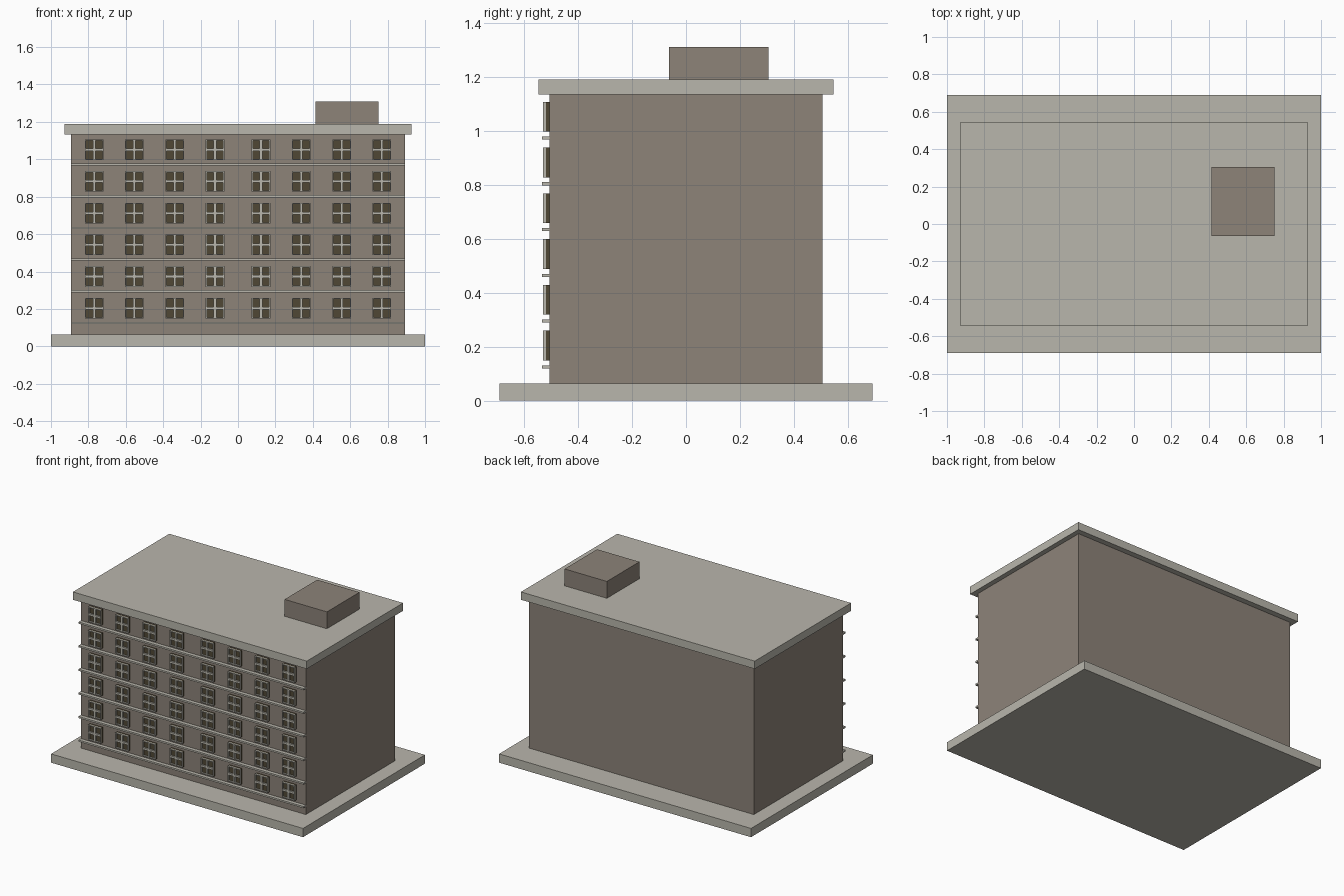
import bpy, bmesh
from mathutils import Matrix, Vector

if "Cube" in bpy.data.objects:
    bpy.data.objects.remove(bpy.data.objects["Cube"])


def material(name, rgb):
    m = bpy.data.materials.new(name)
    m.diffuse_color = (*rgb, 1)
    m.use_nodes = True
    m.node_tree.nodes["Principled BSDF"].inputs["Base Color"].default_value = m.diffuse_color
    return m


STONE = material("pale stone", (0.485, 0.468, 0.413))
WALL = material("brown wall", (0.266, 0.227, 0.191))
GLASS = material("dark glass", (0.080, 0.064, 0.036))


def boxes(name, mat, spans):
    """One object made of boxes given as (x0, x1, y0, y1, z0, z1)."""
    bm = bmesh.new()
    for x0, x1, y0, y1, z0, z1 in spans:
        centre = Vector((x0 + x1, y0 + y1, z0 + z1)) / 2
        size = Matrix.Diagonal((x1 - x0, y1 - y0, z1 - z0, 1))
        bmesh.ops.create_cube(bm, size=1, matrix=Matrix.Translation(centre) @ size)
    mesh = bpy.data.meshes.new(name)
    bm.to_mesh(mesh)
    bm.free()
    mesh.materials.append(mat)
    obj = bpy.data.objects.new(name, mesh)
    bpy.context.collection.objects.link(obj)
    return obj


# Main masses
boxes("base_slab", STONE, [(-1, 1, -0.691, 0.691, 0, 0.063)])
boxes("building_body", WALL, [(-0.893, 0.893, -0.506, 0.506, 0.063, 1.133)])
boxes("roof_slab", STONE, [(-0.928, 0.928, -0.546, 0.546, 1.133, 1.189)])
boxes("roof_hut", WALL, [(0.414, 0.75, -0.063, 0.306, 1.189, 1.31)])

# Floor ledges and windows on the front
FLOORS, PITCH = 6, 0.1694
COLUMNS = [s * x for x in (0.123, 0.338, 0.554, 0.769) for s in (-1, 1)]
HW, HH = 0.05, 0.055          # half size of a window
RIM, BAR = 0.006, 0.007       # rim width, half width of the cross bars
BACK, PANE, FACE = -0.506, -0.518, -0.53

ledges, panes, frames = [], [], []
for floor in range(FLOORS):
    lz = 0.125 + floor * PITCH
    ledges.append((-0.893, 0.893, -0.533, BACK, lz - 0.006, lz + 0.006))
    z = 0.204 + floor * PITCH
    for x in COLUMNS:
        panes.append((x - HW, x + HW, PANE, BACK, z - HH, z + HH))
        # upright members: two sides and the middle bar
        for a, b in ((-HW, -HW + RIM), (-BAR, BAR), (HW - RIM, HW)):
            frames.append((x + a, x + b, FACE, PANE, z - HH, z + HH))
        # level members between the uprights
        for a, b in ((-HH, -HH + RIM), (-BAR, BAR), (HH - RIM, HH)):
            for l, r in ((-HW + RIM, -BAR), (BAR, HW - RIM)):
                frames.append((x + l, x + r, FACE, PANE, z + a, z + b))

boxes("floor_ledges", STONE, ledges)
boxes("window_panes", GLASS, panes)
boxes("window_frames", STONE, frames)
